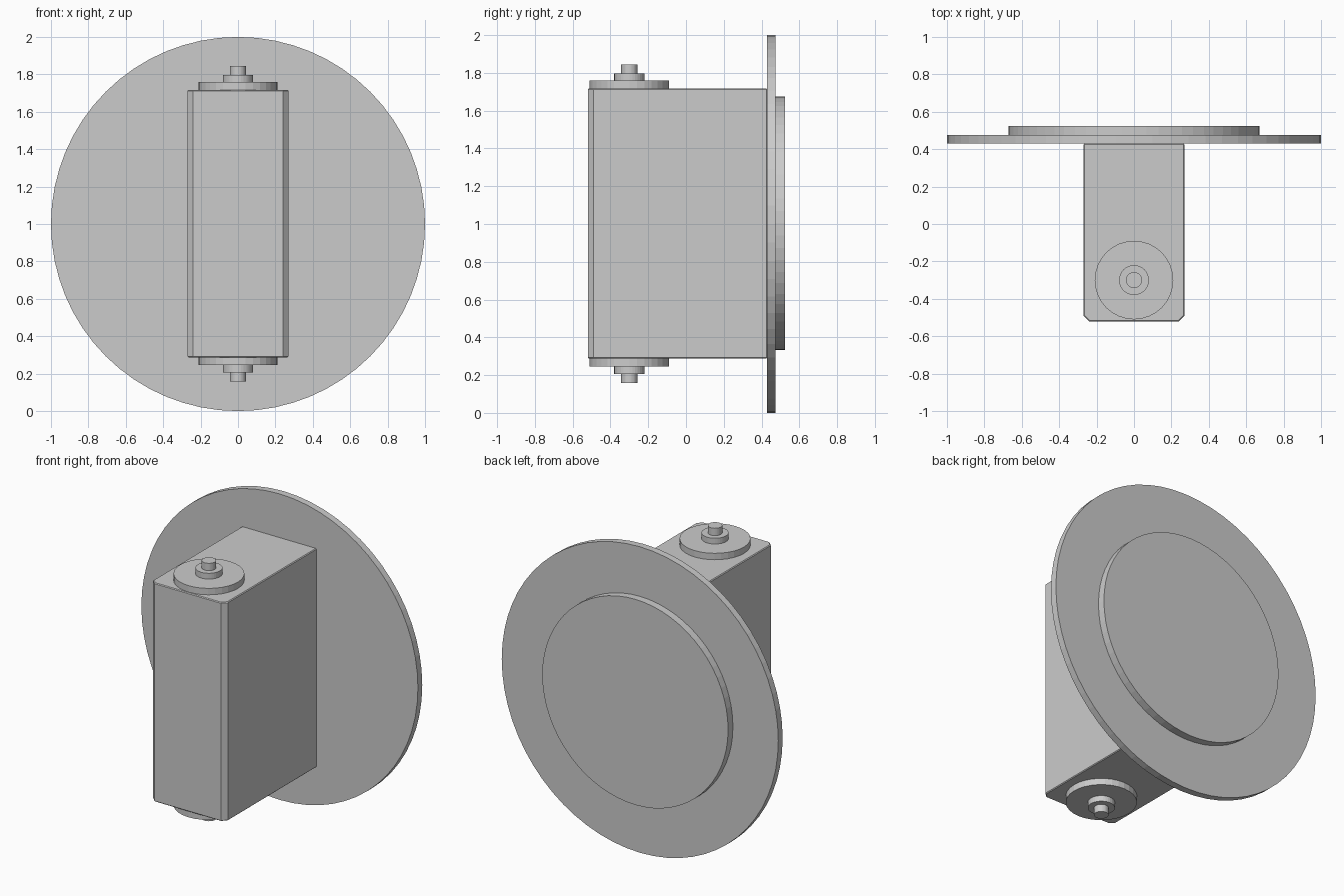
import bpy
import bmesh
from math import pi
from mathutils import Matrix, Vector

cube = bpy.data.objects.get("Cube")
if cube:
    bpy.data.objects.remove(cube, do_unlink=True)

MID_Z = 1.0
AXLE_Y = -0.30
FRONT_Y, PLATE_Y = -0.52, 0.43
HALF_W, HALF_H = 0.27, 0.715


def add_object(name, bm):
    bmesh.ops.recalc_face_normals(bm, faces=bm.faces)
    mesh = bpy.data.meshes.new(name)
    bm.to_mesh(mesh)
    bm.free()
    obj = bpy.data.objects.new(name, mesh)
    bpy.context.collection.objects.link(obj)
    return obj


def disc(name, radius, start, end, sides):
    """Flat-faced cylinder running between two points on one axis."""
    start, end = Vector(start), Vector(end)
    axis = end - start
    turn = Vector((0, 0, 1)).rotation_difference(axis).to_matrix().to_4x4()
    bm = bmesh.new()
    bmesh.ops.create_cone(bm, cap_ends=True, segments=sides, radius1=radius,
                          radius2=radius, depth=axis.length,
                          matrix=Matrix.Translation((start + end) / 2) @ turn)
    return add_object(name, bm)


# Housing: upright block with chamfered front corners
bm = bmesh.new()
size = (2 * HALF_W, PLATE_Y - FRONT_Y, 2 * HALF_H)
centre = (0, (PLATE_Y + FRONT_Y) / 2, MID_Z + 0.002)
bmesh.ops.create_cube(bm, size=1, matrix=Matrix.Translation(centre) @ Matrix.Diagonal((*size, 1)))
front_edges = [e for e in bm.edges
               if all(v.co.y < 0 for v in e.verts)
               and abs(e.verts[0].co.z - e.verts[1].co.z) > 1]
bmesh.ops.bevel(bm, geom=front_edges, offset=0.03, segments=1, affect='EDGES')
housing = add_object("housing", bm)
softening = housing.modifiers.new("fine edge", 'BEVEL')
softening.width = 0.005
softening.segments = 1
softening.limit_method = 'ANGLE'
softening.angle_limit = pi / 3

# Back plate and the smaller raised disc behind it
disc("back_plate", 1.0, (0, PLATE_Y, MID_Z), (0, 0.475, MID_Z), 64)
disc("rear_disc", 0.672, (0, 0.475, MID_Z + 0.004), (0, 0.525, MID_Z + 0.004), 64)

# Stepped axle ends, mirrored above and below the housing
steps = [("flange", 0.21, 0.71, 0.757),
         ("collar", 0.08, 0.757, 0.795),
         ("pin", 0.043, 0.795, 0.843)]
for side, sign in (("top", 1), ("bottom", -1)):
    for part, radius, inner, outer in steps:
        disc(f"{side}_{part}", radius,
             (0, AXLE_Y, MID_Z + 0.002 + sign * inner),
             (0, AXLE_Y, MID_Z + 0.002 + sign * outer), 32)
